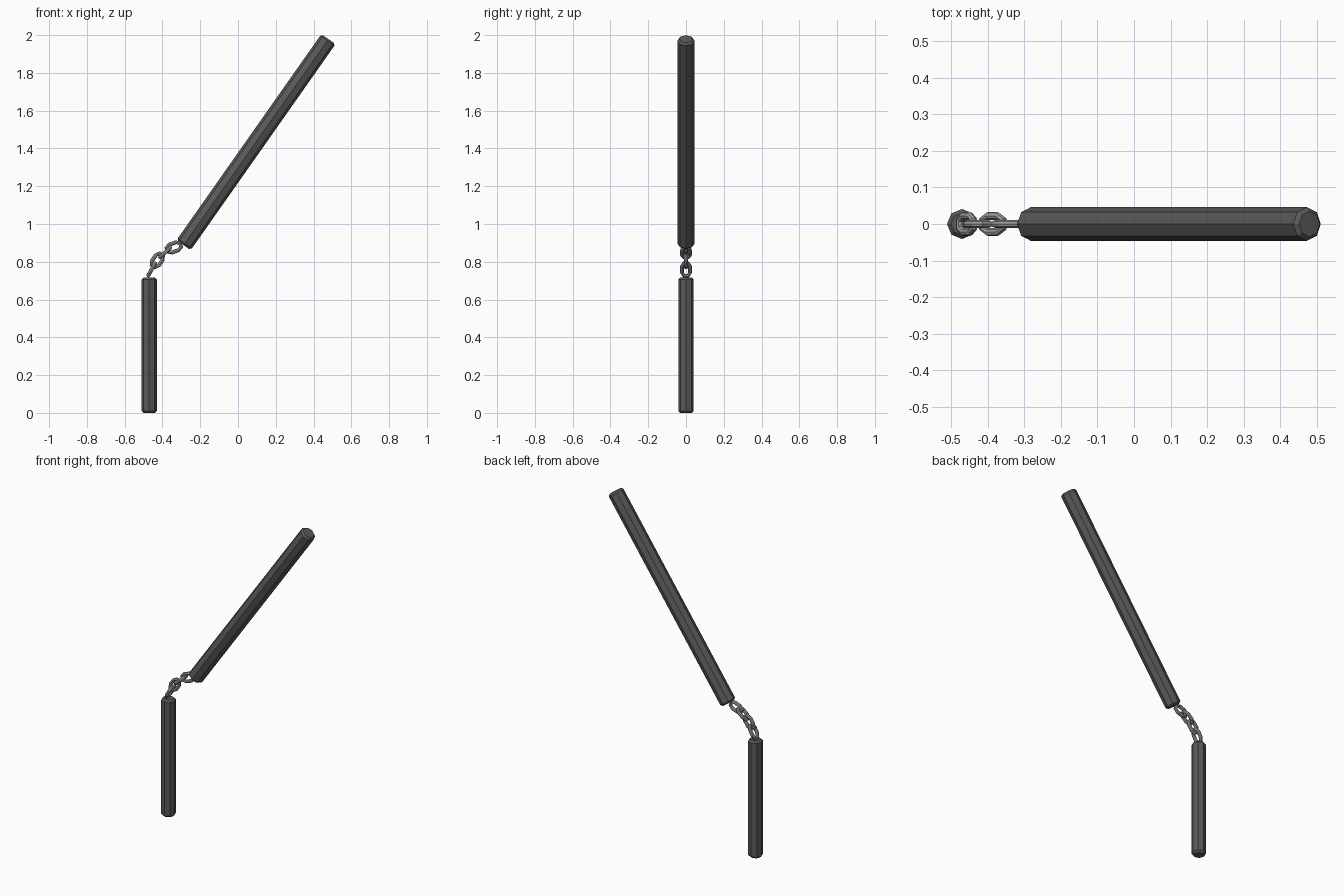
import bpy, bmesh, math
from mathutils import Vector, Matrix

if "Cube" in bpy.data.objects:
    bpy.data.objects.remove(bpy.data.objects["Cube"])


def material(name, v):
    m = bpy.data.materials.new(name)
    m.diffuse_color = (v, v, v, 1)
    m.use_nodes = True
    m.node_tree.nodes["Principled BSDF"].inputs["Base Color"].default_value = m.diffuse_color
    return m


def make_object(name, bm, mat):
    bmesh.ops.recalc_face_normals(bm, faces=bm.faces)
    me = bpy.data.meshes.new(name)
    bm.to_mesh(me)
    bm.free()
    me.materials.append(mat)
    ob = bpy.data.objects.new(name, me)
    bpy.context.collection.objects.link(ob)
    return ob


def stick(name, start, end, r, mat, chamfer=0.011):
    """Octagonal rod with chamfered ends, running from start to end."""
    a, b = Vector(start), Vector(end)
    axis = (b - a).normalized()
    length = (b - a).length
    side, up = Vector((0, 1, 0)), axis.cross(Vector((0, 1, 0)))
    bm = bmesh.new()
    rings = []
    for d, rad in ((0, r - chamfer), (chamfer, r), (length - chamfer, r), (length, r - chamfer)):
        rings.append([bm.verts.new(a + axis * d + rad * (math.cos(t) * side + math.sin(t) * up))
                      for t in (i * math.tau / 8 for i in range(8))])
    for lo, hi in zip(rings, rings[1:]):
        for i in range(8):
            j = (i + 1) % 8
            bm.faces.new((lo[i], lo[j], hi[j], hi[i]))
    bm.faces.new(rings[0])
    bm.faces.new(rings[-1])
    return make_object(name, bm, mat)


def link(name, x, z, angle, flat, mat, half_len=0.041, half_wid=0.022, tube=0.0105):
    """Oval chain link; angle is its tilt above the x axis, flat turns its width along y."""
    a = math.radians(angle)
    along = Vector((math.cos(a), 0, math.sin(a)))
    across = Vector((0, 1, 0)) if flat else Vector((-math.sin(a), 0, math.cos(a)))
    normal = along.cross(across)
    centre = Vector((x, 0, z))
    # straight sides with three-segment round ends
    path = []
    for k in range(8):
        t = -math.pi / 2 + (k % 4) * math.pi / 3
        s = 1 if k < 4 else -1
        path.append((s * (half_len - half_wid + half_wid * math.cos(t)), s * half_wid * math.sin(t),
                     s * math.cos(t), s * math.sin(t)))
    bm = bmesh.new()
    rings = []
    for px, py, nx, ny in path:
        out = along * nx + across * ny
        rings.append([bm.verts.new(centre + along * px + across * py
                                   + tube * (math.cos(u) * out + math.sin(u) * normal))
                      for u in (i * math.tau / 8 for i in range(8))])
    for k in range(8):
        p, q = rings[k], rings[(k + 1) % 8]
        for i in range(8):
            j = (i + 1) % 8
            bm.faces.new((p[i], p[j], q[j], q[i]))
    return make_object(name, bm, mat)


dark = material("dark_grey", 0.1)
steel = material("steel_grey", 0.35)

# Two rods
stick("short_rod", (-0.47, 0, 0), (-0.47, 0, 0.717), 0.041, dark)
stick("long_rod", (-0.288, 0, 0.888), (0.479, 0, 1.979), 0.046, dark)

# Chain joining them, links alternating by a quarter turn
for n, (x, z, ang) in enumerate([(-0.457, 0.76, 61), (-0.427, 0.808, 55),
                                 (-0.386, 0.849, 42), (-0.340, 0.876, 20)]):
    link("chain_link_%d" % (n + 1), x, z, ang, n % 2 == 0, steel)
